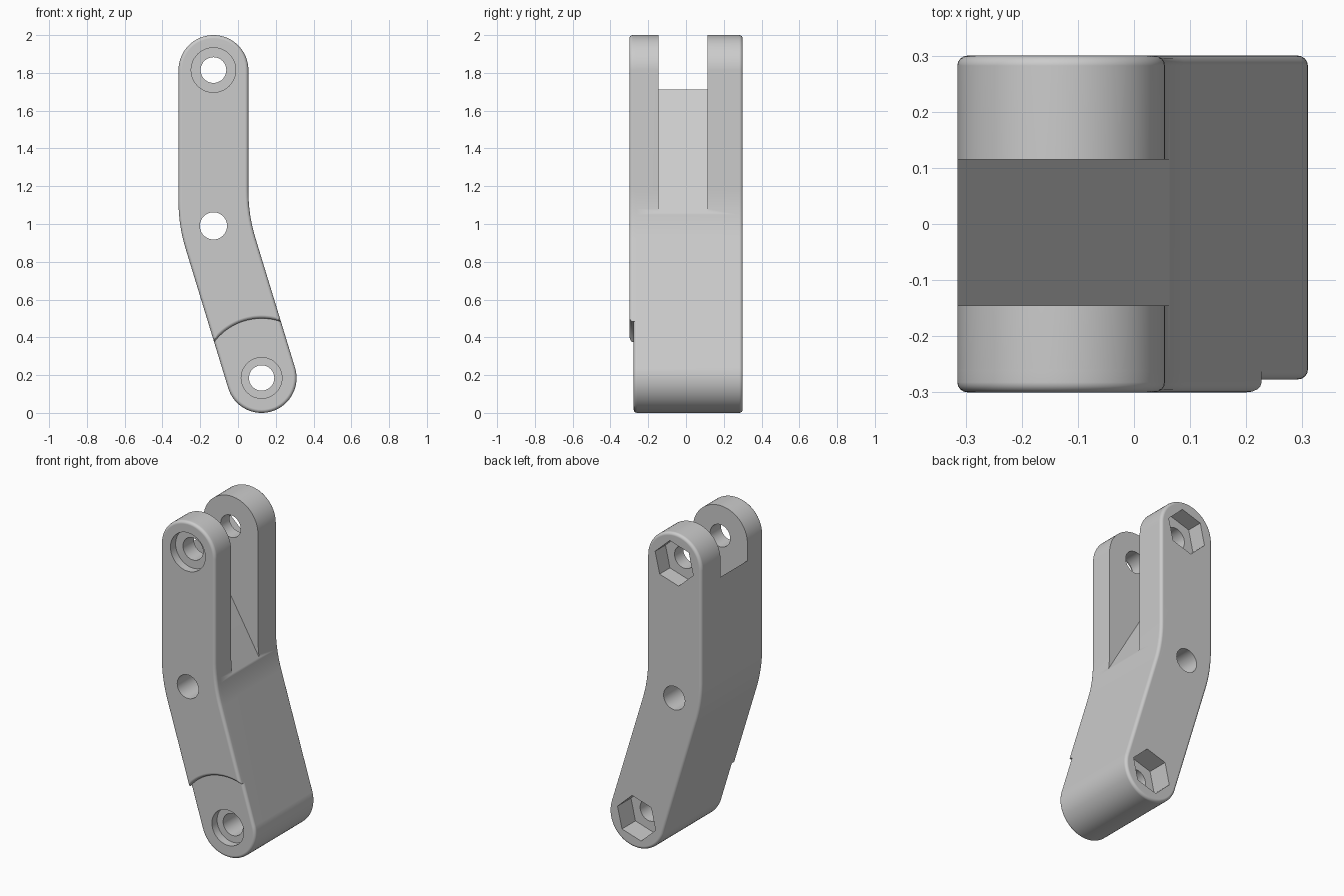
import bpy, bmesh
from math import sin, cos, pi, atan2, asin
from mathutils import Vector

if "Cube" in bpy.data.objects:
    bpy.data.objects.remove(bpy.data.objects["Cube"])

grey = bpy.data.materials.new("light_grey")
grey.use_nodes = True
grey.diffuse_color = (0.6, 0.6, 0.6, 1)
grey.node_tree.nodes["Principled BSDF"].inputs["Base Color"].default_value = (0.6, 0.6, 0.6, 1)

# Centre line of the bent arm, in x and z
low, bend, top = Vector((0.125, 0.185)), Vector((-0.13, 1.02)), Vector((-0.13, 1.815))
mid_hole = Vector((-0.13, 0.99))
half_width, bend_radius, pad_radius, rounding = 0.185, 0.85, 0.315, 0.018
front, pad_front, back = -0.3, -0.277, 0.3
axis = (bend - low).normalized()
tilt = atan2(-axis.x, axis.y)


def arc(centre, radius, start, end, steps):
    return [centre + radius * Vector((cos(a), sin(a)))
            for a in (start + (end - start) * i / steps for i in range(steps + 1))]


def outline(inset, raised=False):
    """Arm silhouette; the raised version stops at the round pad."""
    w = half_width - inset
    side = Vector((cos(tilt / 2), sin(tilt / 2))) / cos(tilt / 2)
    if raised:
        r = pad_radius + inset
        h = asin(w / r)
        end = arc(low, r, pi / 2 + tilt + h, pi / 2 + tilt - h, 24)
    else:
        end = arc(low, w, pi + tilt, 2 * pi + tilt, 32)
    inner = arc(bend + side * (bend_radius + half_width), bend_radius + inset, pi + tilt, pi, 8)
    cap = arc(top, w, 0, pi, 32)
    outer = arc(bend + side * (bend_radius - half_width), bend_radius - inset, pi, pi + tilt, 8)
    return end + inner + cap + outer


def loft(name, rings):
    """Solid through (y, points) rings, closed at both ends."""
    bm = bmesh.new()
    loops = [[bm.verts.new((p.x, y, p.y)) for p in pts] for y, pts in rings]
    for a, b in zip(loops, loops[1:]):
        for i in range(len(a)):
            j = (i + 1) % len(a)
            bm.faces.new((a[i], a[j], b[j], b[i]))
    bm.faces.new(loops[0])
    bm.faces.new(loops[-1])
    bmesh.ops.recalc_face_normals(bm, faces=bm.faces)
    mesh = bpy.data.meshes.new(name)
    bm.to_mesh(mesh)
    bm.free()
    ob = bpy.data.objects.new(name, mesh)
    bpy.context.collection.objects.link(ob)
    mesh.materials.append(grey)
    return ob


def rounded(y, direction, raised=False):
    """Rings of a rounded rim, from the side wall out to the face at y."""
    return [(y - direction * rounding * (1 - sin(a)), outline(rounding * (1 - cos(a)), raised))
            for a in (i * pi / 8 for i in range(5))]


def cutter(name, centre, radius, y0, y1, sides=48, turn=0.0):
    pts = arc(centre, radius, turn, turn + 2 * pi, sides)[:-1]
    ob = loft(name, [(y0, pts), (y1, pts)])
    ob.hide_render = True
    return ob


# Arm body, and the raised layer on the front above the round pad
body = loft("arm_body", rounded(pad_front, -1)[::-1] + rounded(back, 1))
layer = loft("raised_front_layer",
             [(pad_front + rounding, outline(0, True))] + rounded(front, -1, True))

# Through holes, bolt head counterbores and hexagonal nut pockets
bores = [cutter("top_hole", top, 0.068, -1, 1),
         cutter("middle_hole", mid_hole, 0.072, -1, 1),
         cutter("top_counterbore", top, 0.118, -1, front + 0.05)]
low_cuts = [cutter("low_hole", low, 0.067, -1, 1),
            cutter("low_counterbore", low, 0.108, -1, pad_front + 0.05),
            cutter("top_nut_pocket", top, 0.135, back - 0.1, 1, 6, tilt),
            cutter("low_nut_pocket", low, 0.135, back - 0.13, 1, 6, tilt)]

# Fork slot with a sloping floor
slot_pts = [Vector(p) for p in ((-0.6, 2.2), (0.6, 0.14), (0.6, 2.4), (-0.6, 2.4))]
slot = loft("fork_slot", [(-0.145, slot_pts), (0.115, slot_pts)])
slot.hide_render = True


def finish(ob, cutters):
    bpy.ops.object.select_all(action="DESELECT")
    bpy.context.view_layer.objects.active = ob
    ob.select_set(True)
    for c in cutters:
        mod = ob.modifiers.new(c.name, "BOOLEAN")
        mod.operation, mod.solver, mod.object = "DIFFERENCE", "EXACT", c
        bpy.ops.object.modifier_apply(modifier=mod.name)
    bpy.ops.object.shade_smooth_by_angle(angle=pi / 6)
    mod = ob.modifiers.new("even_shading", "WEIGHTED_NORMAL")
    mod.keep_sharp = True


finish(layer, bores)
finish(body, [slot] + bores + low_cuts)
for c in [slot] + bores + low_cuts:
    bpy.data.objects.remove(c)
